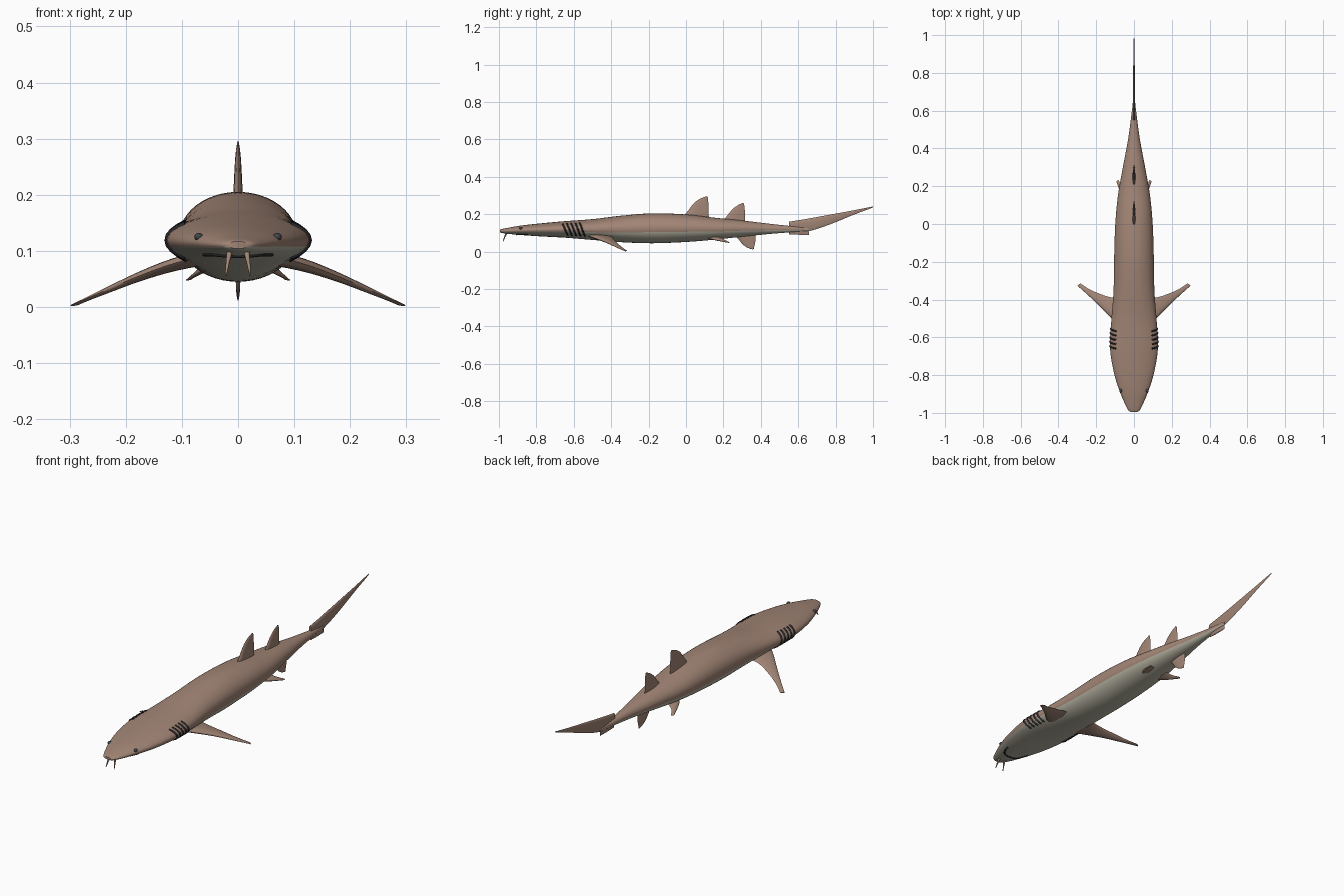
import bpy, bmesh, math
from mathutils import Vector

cube = bpy.data.objects.get("Cube")
if cube:
    bpy.data.objects.remove(cube, do_unlink=True)


def material(name, rgb):
    m = bpy.data.materials.new(name)
    m.use_nodes = True
    m.diffuse_color = (*rgb, 1)
    m.node_tree.nodes["Principled BSDF"].inputs["Base Color"].default_value = (*rgb, 1)
    return m


brown = material("brown skin", (0.36, 0.235, 0.18))
cream = material("pale belly", (0.47, 0.45, 0.36))
dark = material("dark slit", (0.025, 0.025, 0.028))
eye_mat = material("eye grey", (0.05, 0.06, 0.065))


def catmull(rows, t):
    """Smooth value of a list of tuples at parameter t in 0..1."""
    f = t * (len(rows) - 1)
    i = min(int(f), len(rows) - 2)
    u = f - i
    a, b, c, d = (rows[max(0, min(len(rows) - 1, i + k))] for k in (-1, 0, 1, 2))
    return [q + 0.5 * u * (r - p + u * (2*p - 5*q + 4*r - s + u * (3*(q - r) + s - p)))
            for p, q, r, s in zip(a, b, c, d)]


def loft(name, rings, mats):
    """Skin closed rings of points, with capped ends."""
    bm = bmesh.new()
    rows = [[bm.verts.new(p) for p in ring] for ring in rings]
    n = len(rows[0])
    for a, b in zip(rows, rows[1:]):
        for j in range(n):
            k = (j + 1) % n
            f = bm.faces.new((a[j], a[k], b[k], b[j]))
            f.material_index = BELLY(j) if len(mats) > 1 else 0
    bm.faces.new(rows[0])
    bm.faces.new(rows[-1])
    bmesh.ops.recalc_face_normals(bm, faces=bm.faces)
    return finish(name, bm, mats)


def finish(name, bm, mats):
    me = bpy.data.meshes.new(name)
    bm.to_mesh(me)
    bm.free()
    ob = bpy.data.objects.new(name, me)
    bpy.context.collection.objects.link(ob)
    for m in mats:
        me.materials.append(m)
    bpy.ops.object.select_all(action='DESELECT')
    ob.select_set(True)
    bpy.context.view_layer.objects.active = ob
    bpy.ops.object.shade_smooth_by_angle(angle=math.radians(50))
    return ob


# Body stations: y, half width, top, bottom
STATIONS = [
    (-0.995, 0.018, 0.117, 0.104), (-0.985, 0.031, 0.121, 0.100),
    (-0.95, 0.049, 0.128, 0.095), (-0.88, 0.078, 0.140, 0.089),
    (-0.78, 0.108, 0.151, 0.082), (-0.65, 0.127, 0.163, 0.075),
    (-0.50, 0.119, 0.174, 0.063), (-0.35, 0.108, 0.192, 0.051),
    (-0.18, 0.105, 0.205, 0.045), (0.0, 0.099, 0.199, 0.052),
    (0.15, 0.085, 0.182, 0.064), (0.30, 0.059, 0.167, 0.080),
    (0.45, 0.031, 0.149, 0.095), (0.60, 0.011, 0.133, 0.107),
    (0.66, 0.005, 0.128, 0.112)]
SEG = 48


def BELLY(j):
    # Belly begins a little under the widest line
    mid = (j + 0.5) / SEG * 360
    return 1 if 195 < mid < 345 else 0


def skin(row, ang, out=0.0):
    y, w, top, bot = row
    return Vector(((w + out) * math.cos(ang), y,
                   (top + bot) / 2 + ((top - bot) / 2 + out) * math.sin(ang)))


def station_at(y):
    lo, hi = 0.0, 1.0
    for _ in range(30):
        t = (lo + hi) / 2
        if catmull(STATIONS, t)[0] < y:
            lo = t
        else:
            hi = t
    return catmull(STATIONS, lo)


loft("body", [[skin(catmull(STATIONS, i / 84), 2 * math.pi * j / SEG) for j in range(SEG)]
              for i in range(85)], [brown, cream])


# Fins: sections from root to tip as leading point, trailing point, half thickness
def fin(name, sections, side, steps=14, n=16):
    side = Vector(side).normalized()
    flat = [(*le, *te, th) for le, te, th in sections]
    rings = []
    for i in range(steps + 1):
        v = catmull(flat, i / steps)
        le, te, th = Vector(v[:3]), Vector(v[3:6]), max(v[6], 0.0008)
        ring = []
        for j in range(n):
            a = 2 * math.pi * j / n
            s = (1 - math.cos(a)) / 2
            ring.append(le.lerp(te, s) + side * th * math.sin(a) * (1.25 - 0.6 * s))
        rings.append(ring)
    return loft(name, rings, [brown])


def upright(name, rows):
    """Centre-line fin; rows hold y, z of both edges and half thickness."""
    fin(name, [((0, a, b), (0, c, d), th) for a, b, c, d, th in rows], (1, 0, 0))


upright("first_dorsal_fin", [(-0.02, 0.18, 0.125, 0.17, 0.009), (0.01, 0.218, 0.121, 0.20, 0.008),
                             (0.043, 0.26, 0.121, 0.235, 0.006), (0.075, 0.283, 0.119, 0.265, 0.004),
                             (0.108, 0.296, 0.116, 0.293, 0.001)])
upright("second_dorsal_fin", [(0.19, 0.155, 0.318, 0.15, 0.008), (0.218, 0.19, 0.315, 0.176, 0.007),
                              (0.248, 0.226, 0.315, 0.208, 0.005), (0.275, 0.247, 0.313, 0.235, 0.003),
                              (0.303, 0.261, 0.310, 0.257, 0.001)])
upright("anal_fin", [(0.25, 0.098, 0.37, 0.098, 0.007), (0.278, 0.07, 0.372, 0.07, 0.006),
                     (0.302, 0.04, 0.369, 0.045, 0.004), (0.327, 0.022, 0.365, 0.028, 0.003),
                     (0.355, 0.012, 0.362, 0.014, 0.001)])
upright("tail_upper_lobe", [(0.55, 0.160, 0.55, 0.112, 0.006), (0.66, 0.178, 0.64, 0.106, 0.006),
                            (0.78, 0.200, 0.77, 0.146, 0.005), (0.90, 0.222, 0.89, 0.195, 0.003),
                            (1.0, 0.242, 0.997, 0.235, 0.001)])
upright("tail_lower_lobe", [(0.55, 0.125, 0.65, 0.125, 0.006), (0.55, 0.107, 0.656, 0.107, 0.005),
                            (0.552, 0.091, 0.657, 0.090, 0.002)])

for s, tag in ((1, "left"), (-1, "right")):
    # Paired fins sweep out, down and back
    fin(tag + "_pectoral_fin",
        [((s * 0.06, -0.55, 0.092), (s * 0.06, -0.39, 0.082), 0.013),
         ((s * 0.12, -0.497, 0.076), (s * 0.12, -0.389, 0.070), 0.011),
         ((s * 0.18, -0.437, 0.054), (s * 0.18, -0.370, 0.050), 0.008),
         ((s * 0.24, -0.380, 0.028), (s * 0.235, -0.346, 0.027), 0.005),
         ((s * 0.299, -0.327, 0.003), (s * 0.284, -0.314, 0.004), 0.0015)], (s * 0.35, 0, 1))
    fin(tag + "_pelvic_fin",
        [((s * 0.035, 0.10, 0.078), (s * 0.035, 0.19, 0.076), 0.008),
         ((s * 0.065, 0.145, 0.066), (s * 0.065, 0.205, 0.064), 0.006),
         ((s * 0.093, 0.225, 0.048), (s * 0.083, 0.234, 0.049), 0.001)], (s * 0.4, 0, 1))


# Thin tubes along a path, with an optional taper
def tube(name, path, r0, r1, mat, n=8):
    rings = []
    for i, p in enumerate(path):
        d = (path[min(i + 1, len(path) - 1)] - path[max(i - 1, 0)]).normalized()
        q = d.to_track_quat('Z', 'Y')
        r = r0 + (r1 - r0) * i / (len(path) - 1)
        rings.append([p + q @ Vector((r * math.cos(2 * math.pi * j / n),
                                      r * math.sin(2 * math.pi * j / n), 0)) for j in range(n)])
    return loft(name, rings, [mat])


for s, tag in ((1, "left"), (-1, "right")):
    # Five slanted gill slits
    for g in range(5):
        path = []
        for k in range(9):
            p = skin(station_at(-0.66 + 0.023 * g + 0.027 * k / 8), math.radians(42 - 10.5 * k))
            path.append(Vector((s * p.x, p.y, p.z)))
        tube(f"{tag}_gill_slit_{g + 1}", path, 0.0045, 0.0045, dark)
    # Barbel under the snout
    tube(tag + "_barbel", [Vector((s * 0.014, -0.958, 0.104)), Vector((s * 0.018, -0.968, 0.082)),
                           Vector((s * 0.022, -0.978, 0.056))], 0.006, 0.0015, brown)
    # Eye
    bm = bmesh.new()
    bmesh.ops.create_uvsphere(bm, u_segments=16, v_segments=10, radius=1)
    c = skin(station_at(-0.882), math.radians(25))
    for v in bm.verts:
        v.co = Vector((s * c.x + v.co.x * 0.008, c.y + v.co.y * 0.010, c.z + v.co.z * 0.007))
    finish(tag + "_eye", bm, [eye_mat])

# Mouth arc on the underside of the head
mouth = []
for k in range(21):
    u = -1 + k / 10
    row = station_at(-0.905 + 0.06 * u ** 4)
    mouth.append(skin(row, -math.acos(max(-0.99, min(0.99, 0.06 * u / row[1])))))
tube("mouth", mouth, 0.004, 0.004, dark)
